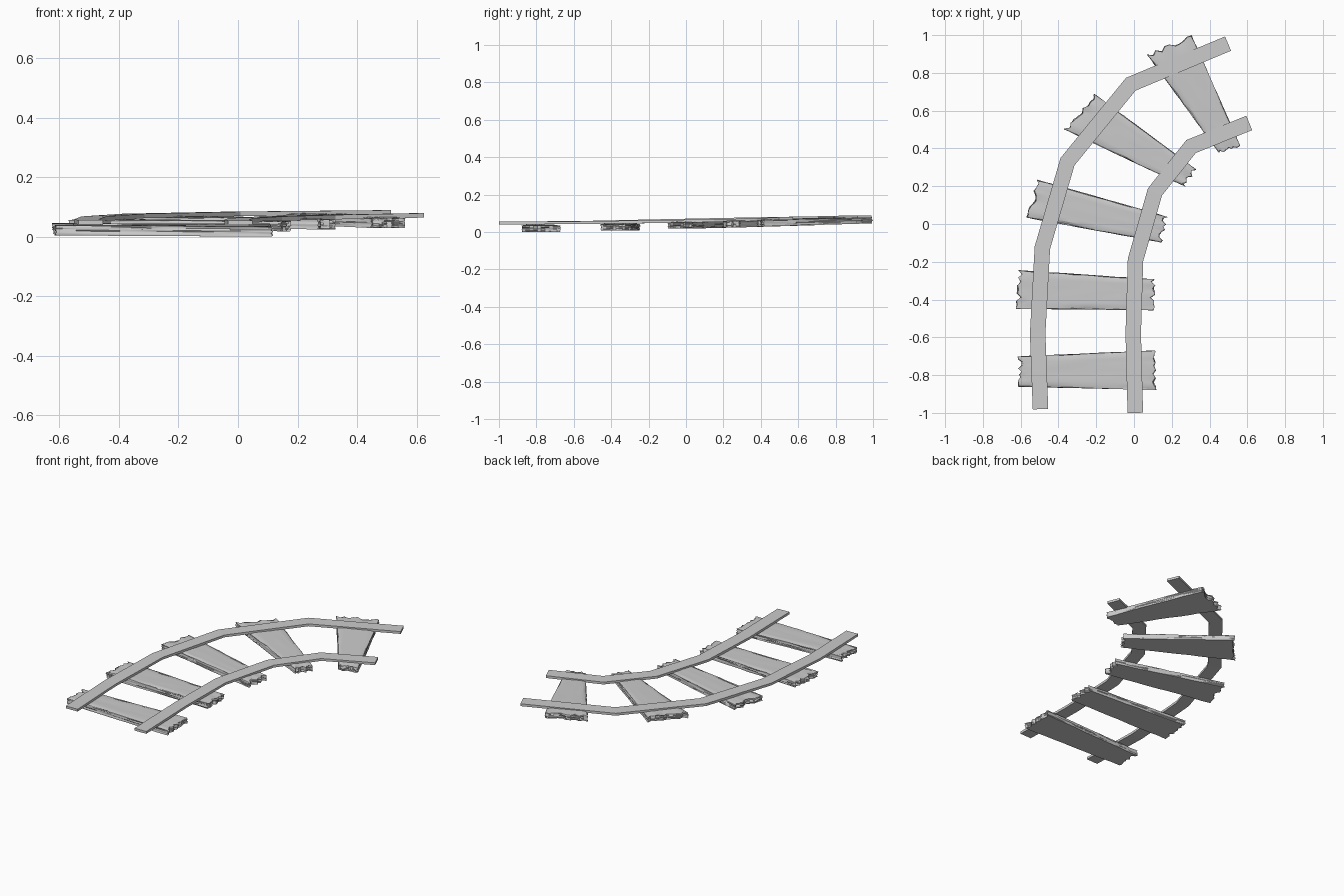
import bpy, bmesh, random
from mathutils import Vector

if "Cube" in bpy.data.objects:
    bpy.data.objects.remove(bpy.data.objects["Cube"])

random.seed(7)


def finish(name, bm, smooth=False):
    bmesh.ops.recalc_face_normals(bm, faces=bm.faces)
    me = bpy.data.meshes.new(name)
    bm.to_mesh(me)
    bm.free()
    ob = bpy.data.objects.new(name, me)
    bpy.context.collection.objects.link(ob)
    if smooth:
        bpy.ops.object.select_all(action='DESELECT')
        ob.select_set(True)
        bpy.context.view_layer.objects.active = ob
        bpy.ops.object.shade_smooth_by_angle(angle=0.5)
    return ob


def rail(name, pts, width=0.082, thick=0.015):
    """Flat strip swept along (x, y, top z) points with mitred bends."""
    bm = bmesh.new()
    rings = []
    flat = [Vector(p[:2]) for p in pts]
    for i, p in enumerate(pts):
        a = (flat[i] - flat[i - 1]).normalized() if i else None
        b = (flat[i + 1] - flat[i]).normalized() if i < len(pts) - 1 else None
        a, b = a or b, b or a
        t = (a + b).normalized()
        n = Vector((-t.y, t.x)) * (width / 2 / t.dot(a))
        rings.append([bm.verts.new((p[0] + s * n.x, p[1] + s * n.y, p[2] - d))
                      for s, d in ((1, 0), (-1, 0), (-1, thick), (1, thick))])
    for r, q in zip(rings, rings[1:]):
        for k in range(4):
            bm.faces.new((r[k], r[(k + 1) % 4], q[(k + 1) % 4], q[k]))
    bm.faces.new(rings[0])
    bm.faces.new(rings[-1])
    return finish(name, bm)


def sleeper(name, corners, z_out, z_in, thick=0.037):
    """Tapered plank with splintered ends; corners: outer back/front, inner back/front."""
    ob_, of_, ib_, if_ = [Vector(c) for c in corners]
    bm = bmesh.new()
    bmesh.ops.create_cube(bm, size=2)
    bmesh.ops.subdivide_edges(bm, edges=bm.edges[:], cuts=9, use_grid_fill=True)
    notch = {}
    for v in bm.verts:
        x, y, z = v.co
        u, s, w = (x + 1) / 2, (y + 1) / 2, (z + 1) / 2
        # splintered ends: coarse notch per strand plus fine layering
        if abs(x) > 0.99:
            key = (x > 0, round(s * 10))
            if key not in notch:
                notch[key] = random.choice((0, 0.004, 0.012, 0.02, 0.03))
            corner = abs(y) > 0.99
            cut = (0.25 if corner else 1) * notch[key] + random.uniform(0, 0.012)
            u += -cut if x > 0 else cut
        # worn long edges
        if abs(y) > 0.99:
            cut = random.uniform(0, 0.03) + (0.025 * random.random() if z > 0.99 else 0)
            s += -cut if y > 0 else cut
        # slightly uneven top with chipped rim
        if z > 0.99:
            w -= random.uniform(0, 0.05)
            if abs(y) > 0.99 or abs(x) > 0.99:
                w -= random.uniform(0, 0.22)
        p = (of_.lerp(ob_, s)).lerp(if_.lerp(ib_, s), u)
        v.co = (p.x, p.y, z_out + (z_in - z_out) * u + w * thick)
    return finish(name, bm, True)


# Rails: outer and inner, climbing gently round the bend
rail("outer_rail", [(-0.495, -0.98, 0.056), (-0.51, -0.58, 0.058), (-0.485, -0.125, 0.068),
                    (-0.352, 0.33, 0.077), (-0.017, 0.74, 0.084), (0.498, 0.955, 0.089)])
rail("inner_rail", [(0.007, -1.0, 0.055), (-0.004, -0.58, 0.057), (0.008, -0.19, 0.062),
                    (0.111, 0.17, 0.068), (0.302, 0.41, 0.073), (0.61, 0.535, 0.079)])

# Sleepers, fanned out along the curve
planks = [
    ([(-0.618, -0.70), (-0.618, -0.862), (0.117, -0.668), (0.12, -0.88)], 0.004, 0.0),
    ([(-0.615, -0.243), (-0.628, -0.45), (0.115, -0.292), (0.11, -0.457)], 0.009, 0.007),
    ([(-0.515, 0.237), (-0.572, 0.033), (0.182, 0.038), (0.15, -0.1)], 0.023, 0.018),
    ([(-0.215, 0.695), (-0.375, 0.502), (0.333, 0.287), (0.275, 0.195)], 0.036, 0.024),
    ([(0.304, 1.005), (0.065, 0.90), (0.565, 0.41), (0.452, 0.372)], 0.046, 0.029),
]
for i, (c, zo, zi) in enumerate(planks, 1):
    sleeper(f"sleeper_{i}", c, zo, zi)
